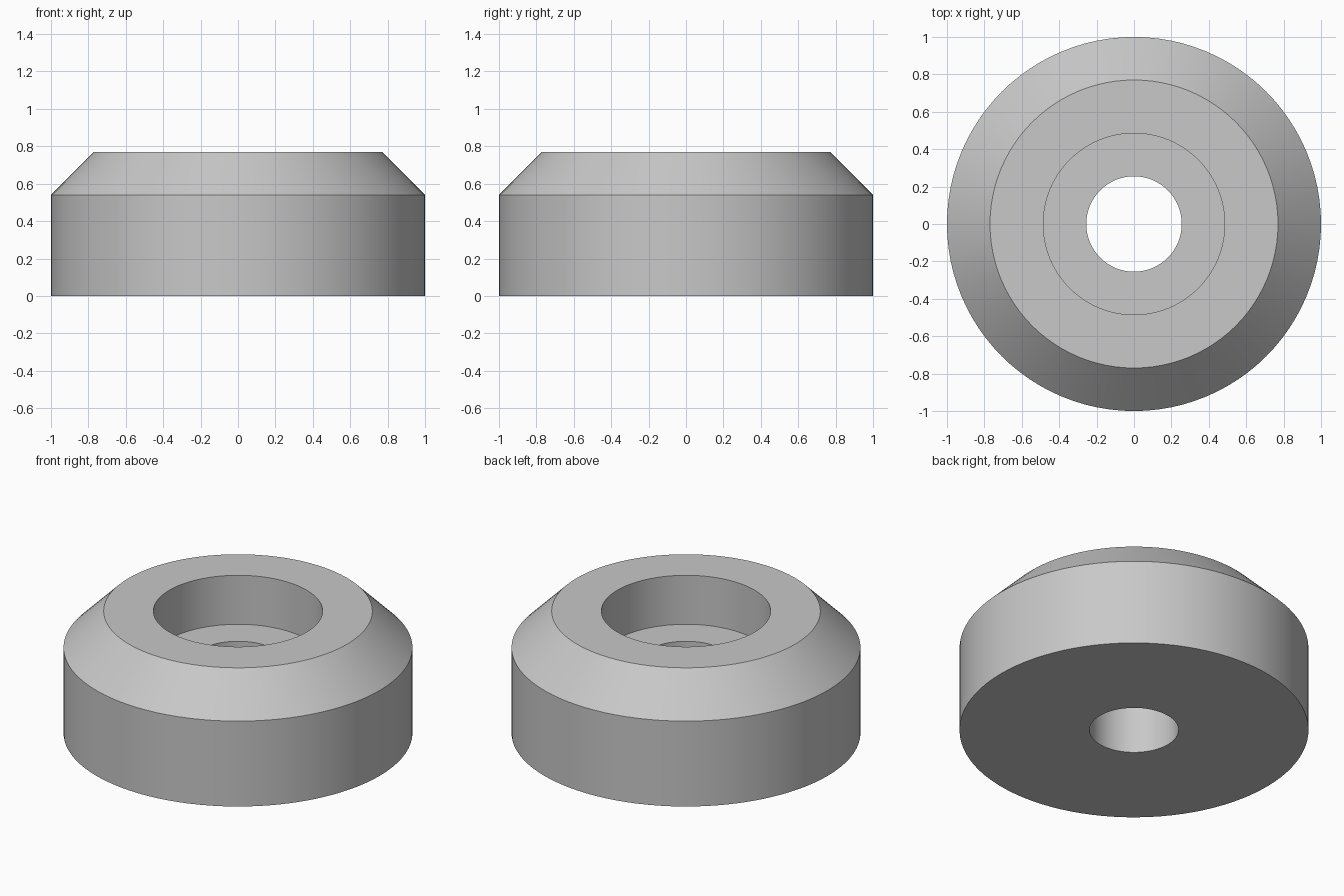
import bpy
import bmesh
import math
from mathutils import Matrix, Vector

default = bpy.data.objects.get("Cube")
if default:
    bpy.data.objects.remove(default, do_unlink=True)

# Material
grey = bpy.data.materials.new("light grey")
grey.use_nodes = True
colour = (0.58, 0.58, 0.58, 1)
grey.diffuse_color = colour
grey.node_tree.nodes["Principled BSDF"].inputs["Base Color"].default_value = colour

# Dimensions of the counterbored bush
outer_r, top_r, recess_r, bore_r = 1.0, 0.77, 0.485, 0.255
height, shoulder_z, floor_z = 0.77, 0.54, 0.46
segments = 96

# Closed half-section: outer wall, bevel, rim, recess, floor, bore
section = [(bore_r, 0), (outer_r, 0), (outer_r, shoulder_z), (top_r, height),
           (recess_r, height), (recess_r, floor_z), (bore_r, floor_z)]

# Revolve the section around z
bm = bmesh.new()
verts = [bm.verts.new((r, 0, z)) for r, z in section]
edges = [bm.edges.new((verts[i - 1], verts[i])) for i in range(len(verts))]
bmesh.ops.spin(bm, geom=verts + edges, cent=(0, 0, 0), axis=(0, 0, 1),
               angle=math.tau, steps=segments, use_merge=False)
bmesh.ops.remove_doubles(bm, verts=bm.verts, dist=0.0001)
bmesh.ops.recalc_face_normals(bm, faces=bm.faces)

mesh = bpy.data.meshes.new("bush")
bm.to_mesh(mesh)
bm.free()
mesh.materials.append(grey)
bush = bpy.data.objects.new("bush", mesh)
bpy.context.collection.objects.link(bush)

# Smooth round walls with sharp rims
bpy.ops.object.select_all(action='DESELECT')
bush.select_set(True)
bpy.context.view_layer.objects.active = bush
bpy.ops.object.shade_smooth_by_angle(angle=math.radians(30))
